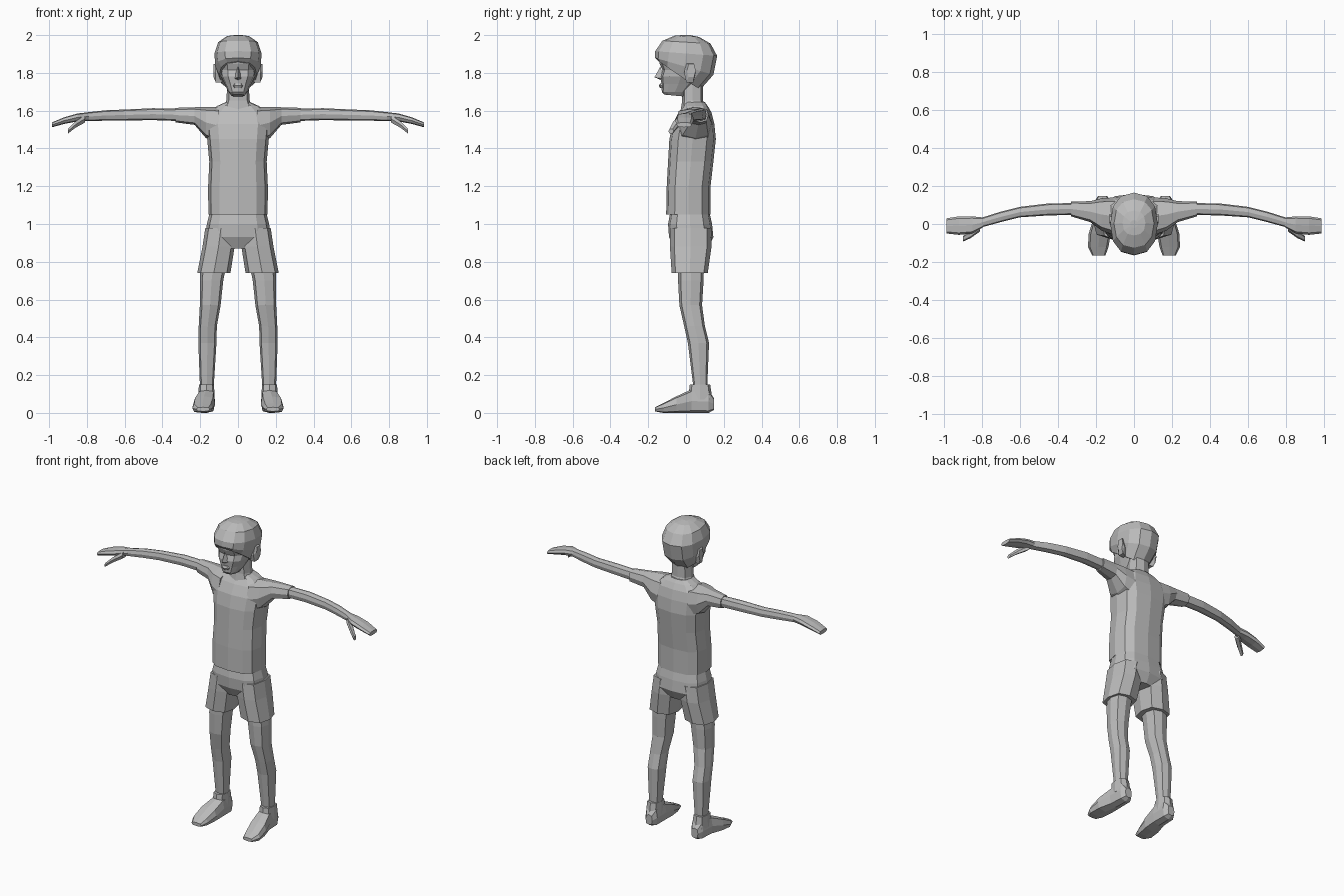
import bpy, bmesh, math
from mathutils import Vector

grey = bpy.data.materials.new("plain grey")
grey.diffuse_color = (0.5, 0.5, 0.5, 1)


def finish(name, bm, mirror=False):
    bmesh.ops.recalc_face_normals(bm, faces=bm.faces)
    me = bpy.data.meshes.new(name)
    bm.to_mesh(me)
    bm.free()
    me.materials.append(grey)
    ob = bpy.data.objects.new(name, me)
    bpy.context.collection.objects.link(ob)
    if mirror:
        ob.modifiers.new("Mirror", 'MIRROR').use_mirror_merge = False
    return ob


def loft(name, rings, n=8, p=0.7, mirror=False):
    """Skin rounded-box rings, each given as centre, half-axis a, half-axis b."""
    bm = bmesh.new()
    loops = []
    for c, a, b in rings:
        loop = []
        for i in range(n):
            t = 2 * math.pi * i / n
            u, v = (math.copysign(abs(w) ** p, w) if abs(w) > 1e-6 else 0
                    for w in (math.cos(t), math.sin(t)))
            loop.append(bm.verts.new(c + a * u + b * v))
        loops.append(loop)
    for lo, hi in zip(loops, loops[1:]):
        for i in range(n):
            j = (i + 1) % n
            bm.faces.new((lo[i], lo[j], hi[j], hi[i]))
    bm.faces.new(loops[0])
    bm.faces.new(loops[-1])
    return finish(name, bm, mirror)


def level(cx, rx, yf, yb, zf, zb=None):
    """Ring around z, from front point to back point."""
    f, k = Vector((cx, yf, zf)), Vector((cx, yb, zf if zb is None else zb))
    return (f + k) / 2, Vector((rx, 0, 0)), (k - f) / 2


def along_x(x, y0, y1, z0, z1):
    return (Vector((x, (y0 + y1) / 2, (z0 + z1) / 2)),
            Vector((0, (y1 - y0) / 2, 0)), Vector((0, 0, (z1 - z0) / 2)))


def along_y(y, cx, rx, z0, z1):
    return (Vector((cx, y, (z0 + z1) / 2)), Vector((rx, 0, 0)),
            Vector((0, 0, (z1 - z0) / 2)))


# Shirt body and sleeves
loft("shirt", [level(0, .148, -.09, .118, 1.06), level(0, .157, -.105, .13, 1.05),
               level(0, .158, -.102, .13, 1.2), level(0, .152, -.095, .145, 1.33),
               level(0, .163, -.088, .158, 1.45), level(0, .172, -.07, .15, 1.53),
               level(0, .155, -.04, .135, 1.59), level(0, .11, -.015, .115, 1.625),
               level(0, .065, -.01, .1, 1.645)], n=12)
loft("sleeve", [along_x(.10, -.06, .14, 1.42, 1.62), along_x(.17, -.035, .135, 1.455, 1.62),
                along_x(.23, .01, .12, 1.525, 1.618), along_x(.33, .04, .118, 1.538, 1.615)],
     mirror=True)

# Bare arm, hand and thumb
loft("arm", [along_x(.31, .048, .11, 1.545, 1.61), along_x(.45, .045, .108, 1.55, 1.613),
             along_x(.6, .035, .09, 1.548, 1.606), along_x(.7, .01, .065, 1.547, 1.602),
             along_x(.81, -.02, .03, 1.545, 1.59)], mirror=True)
loft("hand", [along_x(.79, -.015, .034, 1.547, 1.592), along_x(.85, -.05, .04, 1.543, 1.585),
              along_x(.92, -.057, .04, 1.53, 1.565), along_x(.985, -.05, .03, 1.512, 1.538)],
     mirror=True)
loft("thumb", [along_x(.81, -.04, .01, 1.535, 1.58), along_x(.86, -.075, -.035, 1.508, 1.545),
               along_x(.9, -.093, -.065, 1.478, 1.505)], n=6, mirror=True)

# Shorts
loft("shorts_hips", [level(0, .145, -.08, .12, 1.08), level(0, .165, -.095, .138, 1.0),
                     level(0, .172, -.09, .145, .93), level(0, .095, -.06, .115, .87)], n=12)
loft("shorts_leg", [level(.09, .083, -.085, .135, .98), level(.103, .085, -.085, .135, .88),
                    level(.128, .088, -.076, .115, .74)], mirror=True)

# Legs
loft("leg", [level(.13, .068, -.042, .095, .78), level(.14, .062, -.042, .093, .7),
             level(.147, .055, -.035, .085, .57), level(.16, .048, -.01, .1, .46),
             level(.162, .048, .01, .122, .37), level(.165, .036, .04, .112, .13)],
     mirror=True)

# Shoes with ankle collars
loft("shoe", [along_y(.147, .165, .024, .015, .08), along_y(.12, .165, .042, 0, .12),
              along_y(.03, .167, .046, 0, .125), along_y(-.05, .18, .058, 0, .088),
              along_y(-.12, .188, .054, 0, .052), along_y(-.165, .185, .035, .008, .03)],
     p=.6, mirror=True)
loft("shoe_collar", [level(.167, .044, .01, .14, .07), level(.167, .04, .02, .128, .15)],
     mirror=True)

# Neck and face
loft("neck", [level(0, .085, -.03, .115, 1.59), level(0, .062, -.02, .09, 1.655),
              level(0, .055, -.02, .09, 1.76)])
loft("face", [level(0, .035, -.115, -.01, 1.685, 1.675), level(0, .052, -.128, .01, 1.70),
              level(0, .07, -.13, .05, 1.74), level(0, .09, -.135, .08, 1.78),
              level(0, .095, -.125, .1, 1.815), level(0, .1, -.14, .11, 1.85),
              level(0, .1, -.135, .12, 1.9)], n=12, p=.8)
loft("lips", [level(0, .02, -.137, -.1, 1.72), level(0, .027, -.143, -.1, 1.732),
              level(0, .018, -.137, -.1, 1.745)])

# Nose wedge
bm = bmesh.new()
for co in ((0, -.135, 1.835), (0, -.167, 1.777), (.022, -.12, 1.768),
           (-.022, -.12, 1.768), (0, -.12, 1.757)):
    bm.verts.new(co)
bmesh.ops.convex_hull(bm, input=bm.verts)
finish("nose", bm)

# Ears
loft("ear", [along_x(.085, -.005, .035, 1.745, 1.83), along_x(.118, -.01, .05, 1.745, 1.855),
             along_x(.13, .005, .052, 1.775, 1.85)], n=6, mirror=True)

# Hair cap, low at the nape and high over the brow
loft("hair", [level(0, .1, -.15, .075, 1.865, 1.71), level(0, .12, -.165, .145, 1.88, 1.79),
              level(0, .125, -.163, .165, 1.915, 1.89), level(0, .105, -.125, .13, 1.97, 1.955),
              level(0, .06, -.06, .07, 1.997, 1.99), level(0, .02, -.02, .02, 2.0)],
     n=12, p=.85)
